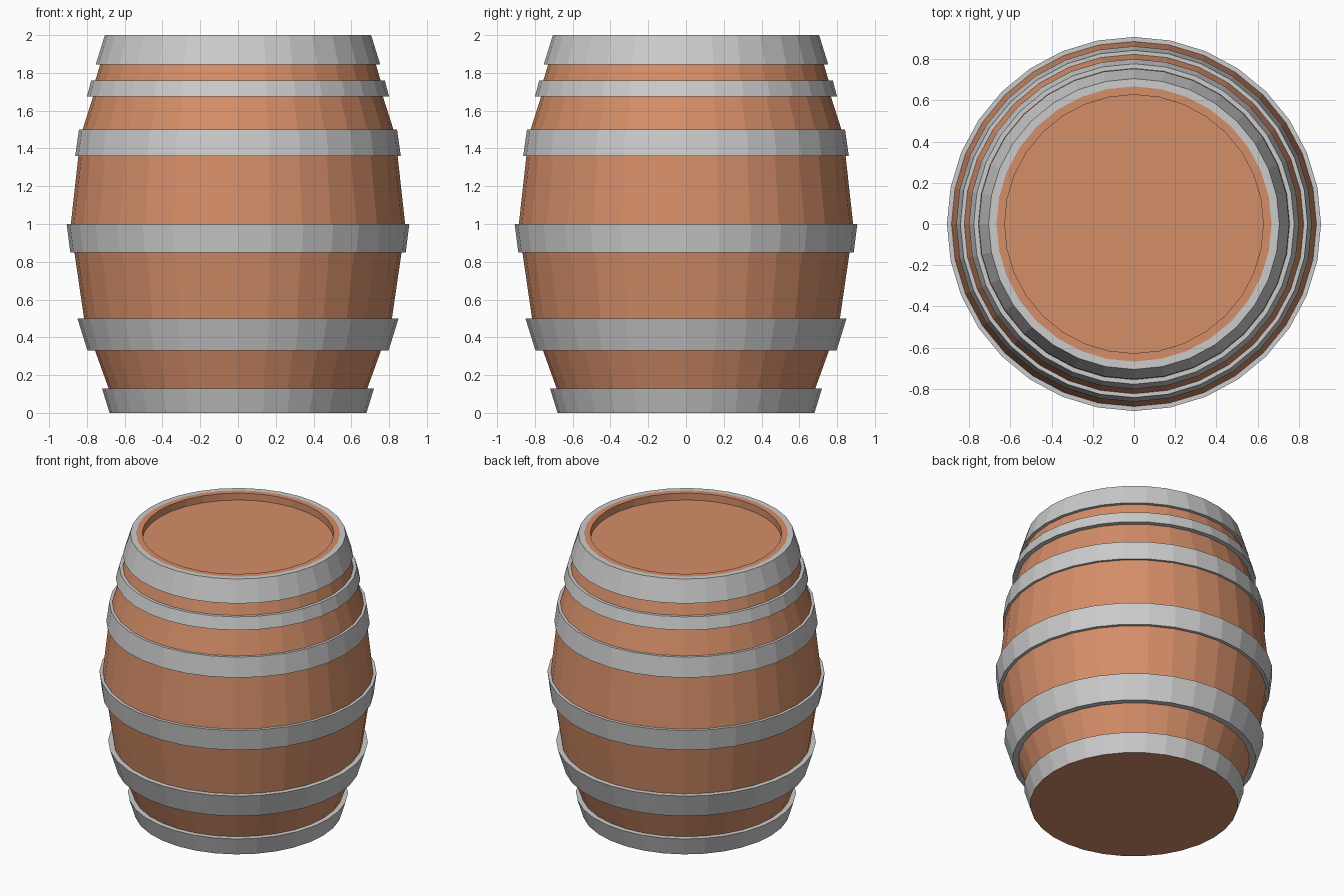
import bpy
import bmesh
from math import cos, sin, pi

if "Cube" in bpy.data.objects:
    bpy.data.objects.remove(bpy.data.objects["Cube"])

SIDES = 32

wood = bpy.data.materials.new("wood")
wood.diffuse_color = (0.66, 0.27, 0.14, 1)
wood.use_nodes = True
wood.node_tree.nodes["Principled BSDF"].inputs["Base Color"].default_value = wood.diffuse_color


def lathe(name, profile, closed=False, material=None):
    """Revolve (radius, z) points around z into a faceted object."""
    bm = bmesh.new()
    rings = []
    for r, z in profile:
        rings.append([bm.verts.new((r * cos(2 * pi * i / SIDES),
                                    r * sin(2 * pi * i / SIDES), z))
                      for i in range(SIDES)])
    pairs = list(zip(rings, rings[1:]))
    if closed:
        pairs.append((rings[-1], rings[0]))
    for a, b in pairs:
        for i in range(SIDES):
            j = (i + 1) % SIDES
            bm.faces.new((a[i], a[j], b[j], b[i]))
    if not closed:
        bm.faces.new(rings[0][::-1])
        bm.faces.new(rings[-1])
    bmesh.ops.recalc_face_normals(bm, faces=bm.faces[:])
    mesh = bpy.data.meshes.new(name)
    bm.to_mesh(mesh)
    bm.free()
    obj = bpy.data.objects.new(name, mesh)
    bpy.context.collection.objects.link(obj)
    if material:
        mesh.materials.append(material)
    return obj


# Hoops: bottom (z, stave radius, hoop radius), then the same at the top
hoops = {
    "bottom_hoop": ((0.00, 0.68), (0.13, 0.685, 0.72)),
    "lower_hoop": ((0.33, 0.757, 0.797), (0.50, 0.815, 0.85)),
    "middle_hoop": ((0.85, 0.866, 0.888), (1.00, 0.885, 0.907)),
    "upper_hoop": ((1.36, 0.845, 0.862), (1.50, 0.823, 0.842)),
    "thin_hoop": ((1.675, 0.767, 0.80), (1.76, 0.755, 0.777)),
    "top_hoop": ((1.845, 0.73, 0.753), (2.00, 0.667, 0.705)),
}

staves = []
for name, (low, high) in hoops.items():
    staves += [(low[1], low[0]), (high[1], high[0])]
    ring = [(r, low[0]) for r in low[1:]] + [(r, high[0]) for r in high[:0:-1]]
    lathe(name, ring, closed=True)

# Wooden body with the recessed lid
lathe("barrel_body", staves + [(0.627, 2.0), (0.627, 1.95)], material=wood)
